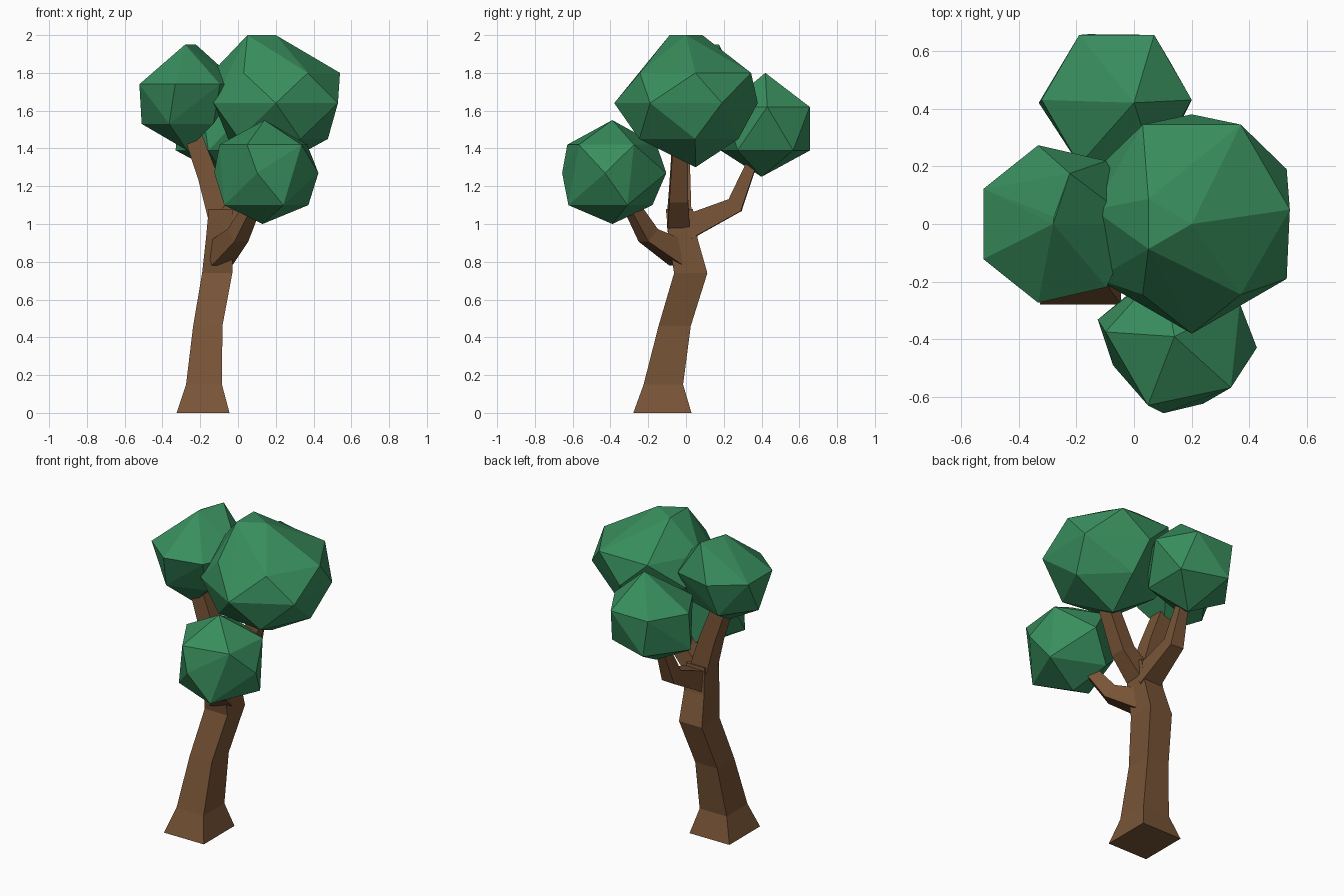
import bpy, bmesh
from math import cos, sin, radians
from mathutils import Vector

cube = bpy.data.objects.get("Cube")
if cube:
    bpy.data.objects.remove(cube, do_unlink=True)


def material(name, rgb):
    mat = bpy.data.materials.new(name)
    mat.use_nodes = True
    mat.diffuse_color = (*rgb, 1)
    mat.node_tree.nodes["Principled BSDF"].inputs["Base Color"].default_value = (*rgb, 1)
    return mat


bark = material("bark brown", (0.19, 0.09, 0.038))
leaf = material("leaf green", (0.04, 0.27, 0.11))


def finish(name, bm, mat):
    bmesh.ops.recalc_face_normals(bm, faces=bm.faces[:])
    mesh = bpy.data.meshes.new(name)
    bm.to_mesh(mesh)
    bm.free()
    mesh.materials.append(mat)
    obj = bpy.data.objects.new(name, mesh)
    bpy.context.collection.objects.link(obj)
    return obj


def square(center, side, up):
    """Corners of a cross-section spanned by two half-width vectors."""
    return [center - side - up, center + side - up, center + side + up, center - side + up]


def loft(name, rings):
    """Join four-cornered rings into a closed limb."""
    bm = bmesh.new()
    loops = [[bm.verts.new(p) for p in ring] for ring in rings]
    for low, high in zip(loops, loops[1:]):
        for i in range(4):
            j = (i + 1) % 4
            bm.faces.new((low[i], low[j], high[j], high[i]))
    bm.faces.new(loops[0][::-1])
    bm.faces.new(loops[-1])
    return finish(name, bm, bark)


def trunk(name, sections):
    """Level cross-sections, slightly deeper than wide."""
    rings = []
    for x, y, z, width in sections:
        half = width / 2
        rings.append(square(Vector((x, y, z)), Vector((half, 0, 0)), Vector((0, half * 1.1, 0))))
    return loft(name, rings)


def branch(name, path, start, end):
    """Square limb that follows a path and tapers evenly."""
    points = [Vector(p) for p in path]
    last = len(points) - 1
    whole = points[last] - points[0]
    level = Vector((-whole.y, whole.x, 0)).normalized()
    rings = []
    for i, point in enumerate(points):
        along = (points[min(i + 1, last)] - points[max(i - 1, 0)]).normalized()
        up = along.cross(level).normalized()
        half = (start + (end - start) * i / last) / 2
        rings.append(square(point, up.cross(along) * half, up * half))
    return loft(name, rings)


def foliage(name, top, bands, bottom):
    """Faceted clump: hull of regular polygons stacked between two end points."""
    bm = bmesh.new()
    bm.verts.new(top)
    bm.verts.new(bottom)
    for x, y, z, radius, sides, turn in bands:
        for i in range(sides):
            angle = radians(turn + 360 * i / sides)
            bm.verts.new((x + radius * cos(angle), y + radius * sin(angle), z))
    hull = bmesh.ops.convex_hull(bm, input=bm.verts[:])
    inside = [v for v in hull["geom_interior"] if isinstance(v, bmesh.types.BMVert)]
    bmesh.ops.delete(bm, geom=inside, context="VERTS")
    return finish(name, bm, leaf)


# Leaning trunk with a flared foot
trunk("trunk", [
    (-0.185, -0.125, 0, 0.28),
    (-0.18, -0.12, 0.15, 0.19),
    (-0.16, -0.06, 0.46, 0.155),
    (-0.11, 0.025, 0.74, 0.16),
    (-0.1, -0.015, 0.92, 0.14),
    (-0.09, -0.035, 1.08, 0.13),
])

# Four branches
branch("front_branch", [(-0.1, -0.03, 0.84), (0, -0.2, 0.94), (0.13, -0.35, 1.2)], 0.13, 0.05)
branch("back_branch", [(-0.09, 0, 0.98), (-0.08, 0.26, 1.1), (-0.07, 0.36, 1.35)], 0.13, 0.05)
branch("right_branch", [(-0.09, -0.03, 1), (-0.16, -0.03, 1.25), (-0.25, -0.03, 1.5)], 0.12, 0.09)
branch("left_branch", [(-0.09, -0.04, 1), (0.05, -0.04, 1.14), (0.19, -0.03, 1.44)], 0.12, 0.08)

# Leaf clumps: each band is centre, radius, side count and turn in degrees
foliage("crown_foliage", (0.1, 0, 2), [
    (0.1, 0, 2, 0.1, 3, 0),
    (0.2, 0.05, 1.8, 0.34, 6, 0),
    (0.2, 0, 1.64, 0.38, 6, 30),
    (0.2, 0, 1.45, 0.28, 5, 10),
], (0.2, 0.05, 1.3))
foliage("right_foliage", (-0.28, 0, 1.95), [
    (-0.25, 0.1, 1.95, 0.08, 2, 70),
    (-0.27, 0, 1.74, 0.28, 7, 0),
    (-0.3, 0, 1.53, 0.21, 5, 180),
], (-0.27, -0.05, 1.39))
foliage("front_foliage", (0.14, -0.39, 1.55), [
    (0.15, -0.4, 1.42, 0.25, 5, 30),
    (0.15, -0.38, 1.27, 0.28, 4, -10),
    (0.15, -0.4, 1.1, 0.24, 4, 22),
], (0.13, -0.39, 1))
foliage("back_foliage", (0, 0.42, 1.8), [
    (-0.06, 0.43, 1.62, 0.26, 6, 0),
    (-0.08, 0.42, 1.39, 0.25, 5, 180),
], (-0.07, 0.4, 1.25))
